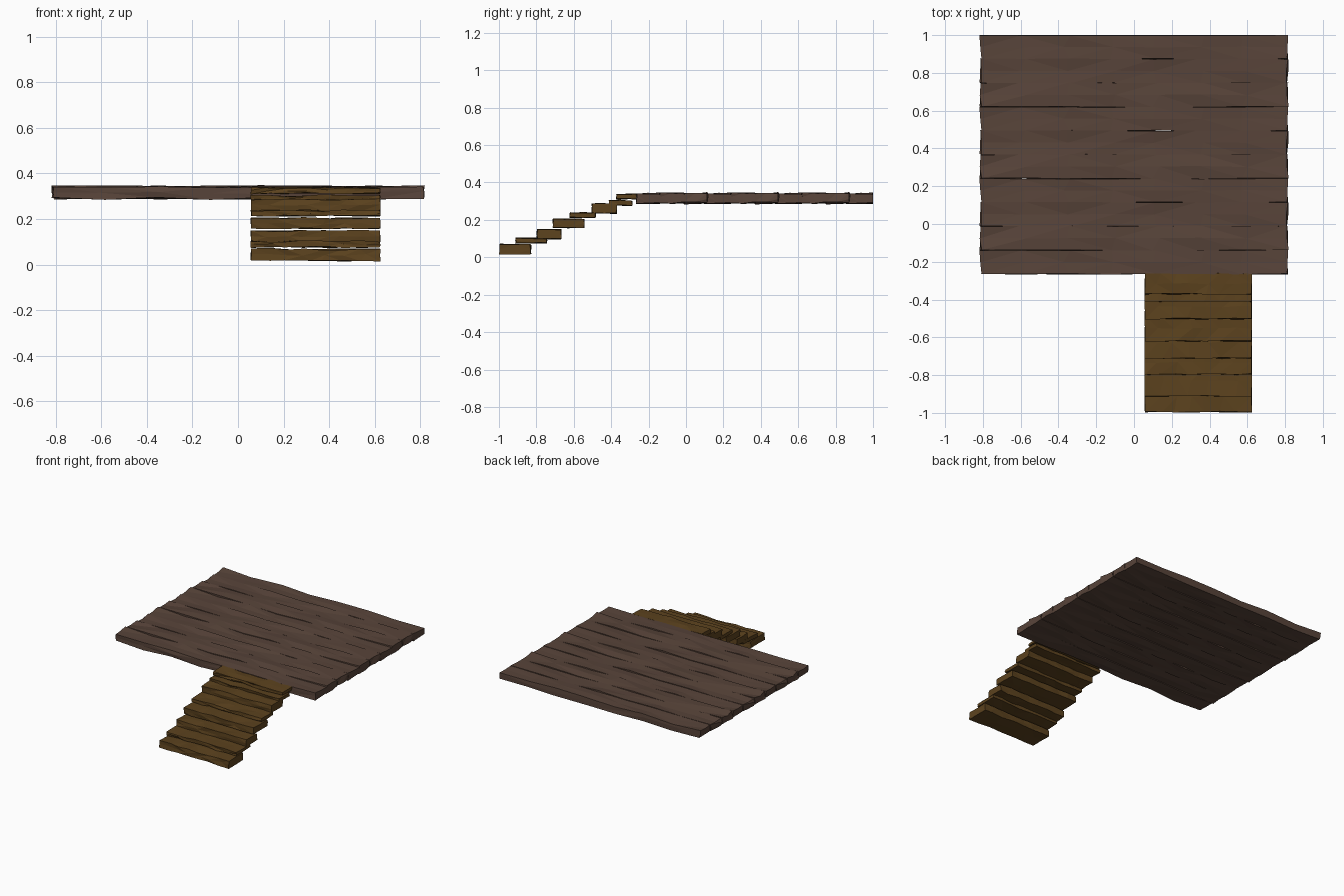
import bpy, bmesh, random

if "Cube" in bpy.data.objects:
    bpy.data.objects.remove(bpy.data.objects["Cube"])


def material(name, rgb):
    m = bpy.data.materials.new(name)
    m.diffuse_color = (*rgb, 1)
    m.use_nodes = True
    m.node_tree.nodes["Principled BSDF"].inputs["Base Color"].default_value = m.diffuse_color
    return m


deck_wood = material("dark_wood", (0.098, 0.058, 0.042))
step_wood = material("golden_wood", (0.107, 0.055, 0.013))

# Unit cross-section of a board (y, z), counter-clockwise
PROFILE = [(-.5, -.5), (0, -.5), (.5, -.5), (.5, 0), (.5, .5), (0, .5), (-.5, .5), (-.5, 0)]


def board(name, x0, x1, y0, y1, z0, z1, segs, wob_y, wob_z, wob_end, seed, mat):
    """Rough hewn plank: rings along x with uneven widths and heights."""
    rng = random.Random(seed)
    bm = bmesh.new()
    cy, cz, w, h = (y0 + y1) / 2, (z0 + z1) / 2, y1 - y0, z1 - z0
    rings = []
    for i in range(segs + 1):
        end = i in (0, segs)
        x = x0 + (x1 - x0) * i / segs
        lift = 0 if end else rng.uniform(-.4, .4) * wob_z
        ring = []
        for py, pz in PROFILE:
            dx = rng.uniform(0, wob_end) * (1 if i == 0 else -1) if end else rng.uniform(-.02, .02)
            y = cy + py * w + rng.uniform(-wob_y, wob_y)
            z = cz + pz * h + lift + rng.uniform(-wob_z, wob_z)
            ring.append(bm.verts.new((x + dx, min(max(y, -1), 1), max(z, 0))))
        rings.append(ring)
    n = len(PROFILE)
    for a, b in zip(rings, rings[1:]):
        for k in range(n):
            bm.faces.new((a[k], a[(k + 1) % n], b[(k + 1) % n], b[k]))
    bm.faces.new(rings[0])
    bm.faces.new(rings[-1])
    bmesh.ops.triangulate(bm, faces=bm.faces[:])
    bmesh.ops.recalc_face_normals(bm, faces=bm.faces[:])
    me = bpy.data.meshes.new(name)
    bm.to_mesh(me)
    bm.free()
    me.materials.append(mat)
    ob = bpy.data.objects.new(name, me)
    bpy.context.collection.objects.link(ob)


# Deck: ten planks laid side by side
COUNT, FRONT, BACK = 10, -0.265, 1.0
pitch = (BACK - FRONT) / COUNT
for i in range(COUNT):
    y = FRONT + i * pitch
    board(f"deck_plank_{i + 1}", -0.82, 0.82, y, y + pitch, 0.291, 0.342,
          7, 0.003, 0.006, 0.014, 20 + i % 3, deck_wood)

# Stairs: overlapping thick treads and thin boards (y0, y1, z0, z1)
STEPS = [(-.995, -.83, .018, .068), (-.91, -.745, .076, .102),
         (-.795, -.668, .097, .147), (-.71, -.545, .158, .204),
         (-.62, -.485, .214, .238), (-.502, -.372, .236, .286),
         (-.41, -.29, .279, .303), (-.37, -.262, .312, .338)]
for i, (y0, y1, z0, z1) in enumerate(STEPS):
    board(f"stair_board_{i + 1}", 0.055, 0.625, y0, y1, z0, z1,
          7, 0.004, 0.004, 0.004, 50 + i, step_wood)
